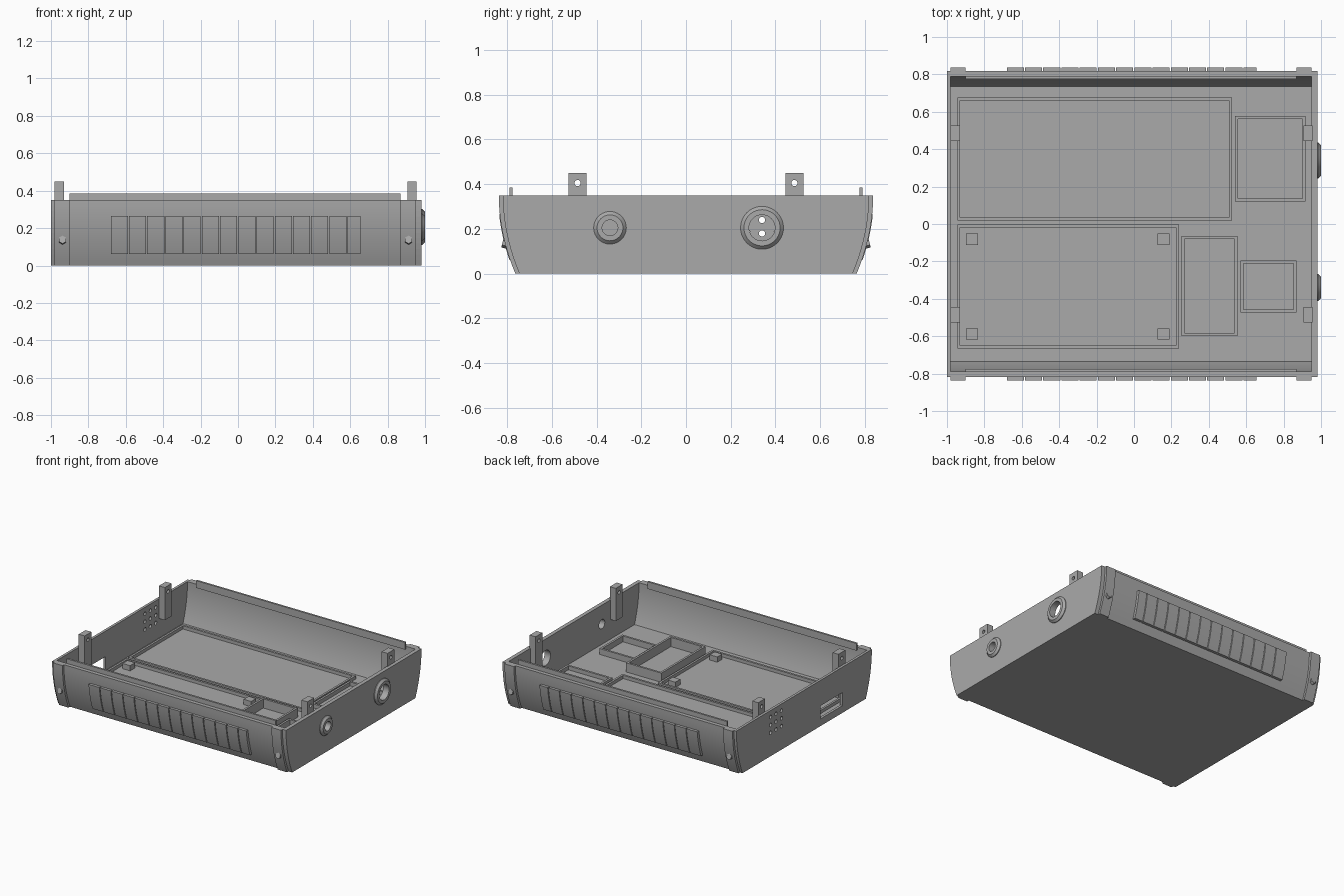
import bpy, bmesh, math
from mathutils import Matrix

if "Cube" in bpy.data.objects:
    bpy.data.objects.remove(bpy.data.objects["Cube"])

grey = bpy.data.materials.new("mid grey")
grey.diffuse_color = (0.4, 0.4, 0.4, 1)
grey.use_nodes = True
grey.node_tree.nodes["Principled BSDF"].inputs["Base Color"].default_value = grey.diffuse_color
H, N = 0.35, 12          # wall height, curve steps


def make(name, bm, smooth=False):
    bmesh.ops.recalc_face_normals(bm, faces=bm.faces)
    me = bpy.data.meshes.new(name)
    bm.to_mesh(me)
    bm.free()
    me.materials.append(grey)
    ob = bpy.data.objects.new(name, me)
    bpy.context.collection.objects.link(ob)
    if smooth:
        bpy.ops.object.select_all(action='DESELECT')
        ob.select_set(True)
        bpy.context.view_layer.objects.active = ob
        bpy.ops.object.shade_smooth_by_angle(angle=math.radians(30))
    return ob


def prism(bm, yz, x0, x1):
    """Extrude a closed (y, z) outline from x0 to x1."""
    a = [bm.verts.new((x0, y, z)) for y, z in yz]
    b = [bm.verts.new((x1, y, z)) for y, z in yz]
    bm.faces.new(a)
    bm.faces.new(b[::-1])
    for i in range(len(a)):
        j = (i + 1) % len(a)
        bm.faces.new((a[i], b[i], b[j], a[j]))


def box(bm, x0, x1, y0, y1, z0, z1):
    prism(bm, [(y0, z0), (y1, z0), (y1, z1), (y0, z1)], x0, x1)


def lathe_x(bm, profile, y, z, n=40):
    """Closed ring turned about an x axis from (x, radius) points."""
    rings = [[bm.verts.new((px, y + r * math.cos(2 * math.pi * k / n),
                            z + r * math.sin(2 * math.pi * k / n)))
              for k in range(n)] for px, r in profile]
    for i, ring in enumerate(rings):
        nxt = rings[(i + 1) % len(rings)]
        for k in range(n):
            m = (k + 1) % n
            bm.faces.new((ring[k], ring[m], nxt[m], nxt[k]))


def rod_x(bm, x, y, z, r, depth, n=24):
    mat = Matrix.Translation((x, y, z)) @ Matrix.Rotation(math.pi / 2, 4, 'Y')
    bmesh.ops.create_cone(bm, cap_ends=True, segments=n, radius1=r, radius2=r,
                          depth=depth, matrix=mat)


def cut(ob, bm):
    """Subtract the cutter mesh from the object."""
    cutter = make("cutter", bm)
    cutter.hide_render = True
    mod = ob.modifiers.new("holes", 'BOOLEAN')
    mod.operation, mod.solver, mod.object = 'DIFFERENCE', 'EXACT', cutter
    bpy.context.view_layer.objects.active = ob
    bpy.ops.object.modifier_apply(modifier=mod.name)
    bpy.data.objects.remove(cutter)


def half_width(z):
    return 0.745 + 0.074 * (1 - (1 - z / H) ** 2)


def curve(off, z0, z1):
    return [(half_width(z) + off, z)
            for z in (z0 + (z1 - z0) * i / N for i in range(N + 1))]


def strip(off0, off1, z0, z1, side):
    pts = curve(off0, z0, z1) + curve(off1, z0, z1)[::-1]
    return [(side * y, z) for y, z in pts]


# Tray: floor and curved long walls in one section
FLOOR = 0.05
outer, inner = curve(0, 0, H), curve(-0.03, FLOOR, H)
section = outer + inner[::-1]
section += [(-y, z) for y, z in section[::-1]]
bm = bmesh.new()
prism(bm, section, -0.98, 0.95)
make("tray", bm, True)

# End walls
end_outline = outer + [(-y, z) for y, z in outer[::-1]]
bm = bmesh.new()
prism(bm, end_outline, -1.0, -0.98)
left = make("left_wall", bm)
bm = bmesh.new()
prism(bm, end_outline, 0.95, 0.98)
right = make("right_wall", bm)

# Left wall: nine speaker holes and a port slot
bm = bmesh.new()
for i in (-1, 0, 1):
    for j in (-1, 0, 1):
        rod_x(bm, -0.99, 0.34 + 0.065 * i, 0.24 + 0.06 * j, 0.014, 0.1, 16)
box(bm, -1.05, -0.95, -0.465, -0.2, 0.055, 0.155)
cut(left, bm)

# Right wall: two socket holes with tapered collars
sockets = [(-0.34, 0.073, 0.035), (0.34, 0.096, 0.058)]
bm = bmesh.new()
for y, r, hole in sockets:
    rod_x(bm, 0.965, y, 0.205, hole, 0.1, 40)
cut(right, bm)
for y, r, hole in sockets:
    bm = bmesh.new()
    lathe_x(bm, [(0.975, hole), (0.975, r), (0.985, r), (1.0, r - 0.015),
                 (1.0, hole)], y, 0.205)
    make("socket_collar", bm, True)

for side, label in ((-1, "front"), (1, "back")):
    # Raised bands at both ends of the long wall
    for x0, x1 in ((-0.98, -0.9), (0.87, 0.95)):
        bm = bmesh.new()
        prism(bm, strip(-0.005, 0.018, 0, H, side), x0, x1)
        make(label + "_end_band", bm, True)
        # Hex screw head
        bm = bmesh.new()
        xc = -0.938 if x0 < 0 else 0.912
        mat = (Matrix.Translation((xc, side * (half_width(0.135) + 0.015), 0.135))
               @ Matrix.Rotation(math.pi / 2 + side * 0.25, 4, 'X'))
        bmesh.ops.create_cone(bm, cap_ends=True, segments=6, radius1=0.022,
                              radius2=0.022, depth=0.03, matrix=mat)
        make(label + "_screw", bm)

    # Row of raised grip slats
    bm = bmesh.new()
    for i in range(14):
        x0 = -0.68 + 0.0974 * i
        prism(bm, strip(-0.005, 0.021, 0.062, 0.265, side),
              x0, min(x0 + 0.091, 0.655))
    make(label + "_grip_slats", bm, True)

    # Thin lip that locates the lid
    bm = bmesh.new()
    y0, y1 = sorted((side * 0.775, side * 0.79))
    box(bm, -0.9, 0.87, y0, y1, 0.33, 0.385)
    make(label + "_lip", bm)

    # Lid posts with pin holes
    for x0, x1 in ((-0.98, -0.93), (0.905, 0.955)):
        bm = bmesh.new()
        y = side * 0.485
        box(bm, x0, x1, y - 0.041, y + 0.041, 0.2, 0.45)
        post = make(label + "_lid_post", bm)
        bm = bmesh.new()
        rod_x(bm, (x0 + x1) / 2, y, 0.405, 0.014, 0.2, 16)
        cut(post, bm)

# Rectangular rims on the floor: x0, x1, y0, y1, top
rims = {"large_bay_rim": (-0.945, 0.523, 0.02, 0.677, 0.075),
        "board_bay_rim": (-0.945, 0.24, -0.665, -0.003, 0.075),
        "corner_bay_rim": (0.54, 0.917, 0.12, 0.578, 0.08),
        "tall_bay_rim": (0.255, 0.553, -0.6, -0.065, 0.12),
        "small_bay_rim": (0.57, 0.87, -0.473, -0.195, 0.095)}
T, B = 0.016, FLOOR - 0.01
for name, (x0, x1, y0, y1, top) in rims.items():
    bm = bmesh.new()
    box(bm, x0, x1, y0, y0 + T, B, top)
    box(bm, x0, x1, y1 - T, y1, B, top)
    box(bm, x0, x0 + T, y0 + T, y1 - T, B, top)
    box(bm, x1 - T, x1, y0 + T, y1 - T, B, top)
    make(name, bm)

# Square stand-offs for the board
bm = bmesh.new()
for x in (-0.867, 0.158):
    for y in (-0.082, -0.588):
        box(bm, x - 0.032, x + 0.032, y - 0.03, y + 0.03, B, 0.09)
make("board_standoffs", bm)
